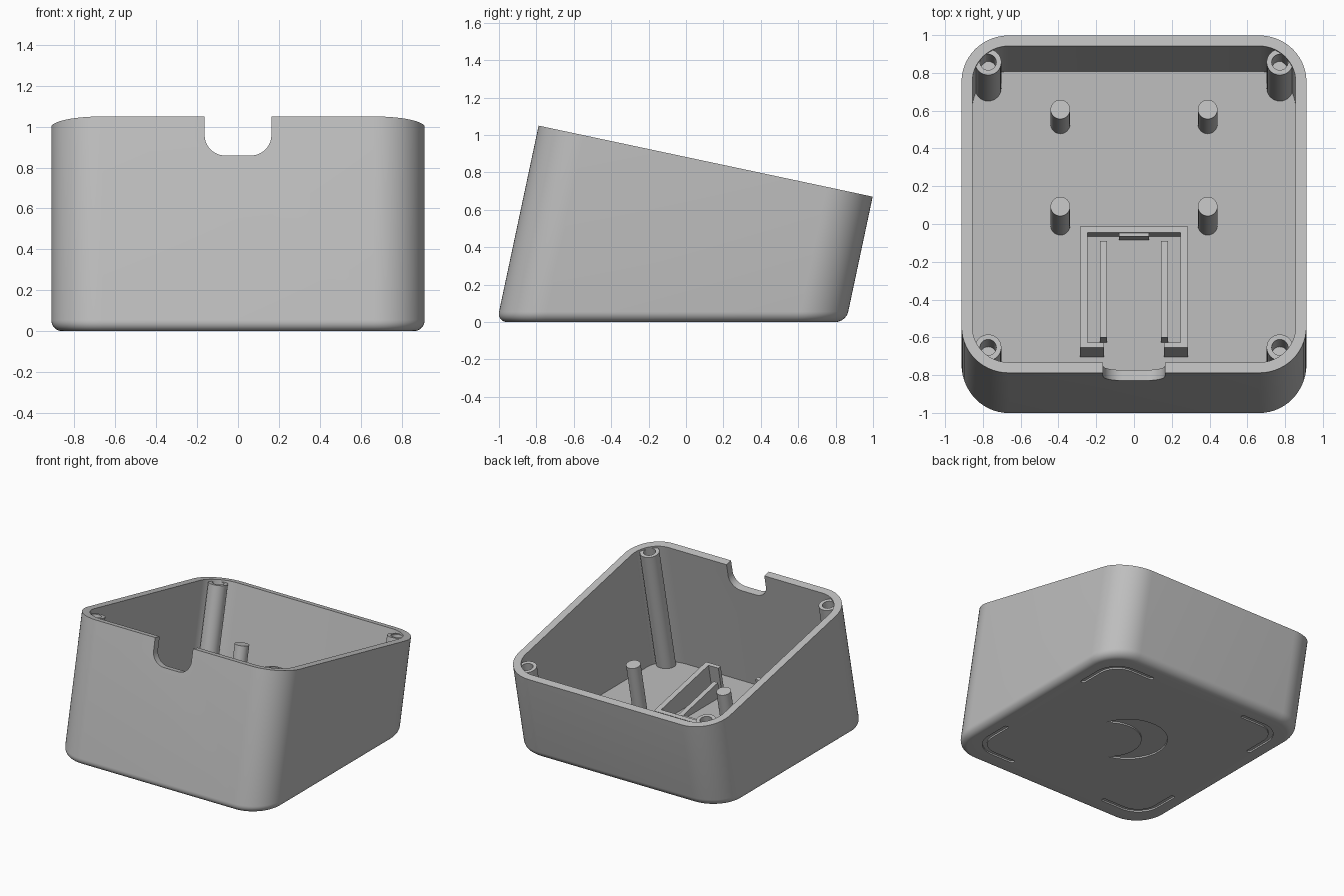
import bpy, bmesh
from math import sin, cos, radians, pi

TILT = radians(12)
S, C = sin(TILT), cos(TILT)
TOP_Y, TOP_Z = 0.105, 0.86      # centre of the tilted rim plane
FLOOR = 0.05
HALF, CORNER, WALL = 0.913, 0.25, 0.057

cube = bpy.data.objects.get("Cube")
if cube:
    bpy.data.objects.remove(cube, do_unlink=True)

grey = bpy.data.materials.new("light_grey_plastic")
grey.use_nodes = True
colour = (0.52, 0.52, 0.52, 1)
grey.diffuse_color = colour
grey.node_tree.nodes["Principled BSDF"].inputs["Base Color"].default_value = colour


def tilted(u, v, w):
    """Point in the leaning frame: w runs along the leaning walls."""
    return (u, TOP_Y + v * C + w * S, TOP_Z - v * S + w * C)


def at_w(pts, w):
    return [tilted(u, v, w) for u, v in pts]


def at_z(pts, z):
    """The same outline followed down the leaning walls to a level height."""
    return [tilted(u, v, (z - TOP_Z + v * S) / C) for u, v in pts]


def arc(cx, cy, r, a0, a1, n=12):
    steps = [radians(a0 + (a1 - a0) * i / n) for i in range(n + 1)]
    return [(cx + r * cos(a), cy + r * sin(a)) for a in steps]


def circle(cx, cy, r):
    return arc(cx, cy, r, 0, 360, 32)[:-1]


def rounded_square(inset):
    c = HALF - CORNER
    pts = []
    for i, (sx, sy) in enumerate([(1, 1), (-1, 1), (-1, -1), (1, -1)]):
        pts += arc(sx * c, sy * c, CORNER - inset, i * 90, i * 90 + 90, 14)
    return pts


def loft(name, rings):
    """Skin a stack of matching rings and cap the first and last."""
    bm = bmesh.new()
    rows = [[bm.verts.new(p) for p in ring] for ring in rings]
    n = len(rows[0])
    for a, b in zip(rows, rows[1:]):
        for i in range(n):
            j = (i + 1) % n
            bm.faces.new((a[i], a[j], b[j], b[i]))
    bm.faces.new(rows[0][::-1])
    bm.faces.new(rows[-1])
    bmesh.ops.recalc_face_normals(bm, faces=bm.faces[:])
    mesh = bpy.data.meshes.new(name)
    bm.to_mesh(mesh)
    bm.free()
    mesh.materials.append(grey)
    ob = bpy.data.objects.new(name, mesh)
    bpy.context.collection.objects.link(ob)
    return ob


def activate(ob):
    bpy.ops.object.select_all(action='DESELECT')
    ob.select_set(True)
    bpy.context.view_layer.objects.active = ob


def smooth(ob):
    activate(ob)
    bpy.ops.object.shade_smooth_by_angle(angle=radians(30))


def carve(ob, cutter):
    cutter.hide_render = True
    mod = ob.modifiers.new("cut", 'BOOLEAN')
    mod.operation, mod.solver, mod.object = 'DIFFERENCE', 'EXACT', cutter
    activate(ob)
    bpy.ops.object.modifier_apply(modifier=mod.name)
    bpy.data.objects.remove(cutter, do_unlink=True)


# Case: rounded bottom edge, leaning walls, tilted rim, level floor
fillet = 0.055
rings = []
for i in range(9):
    a = i / 8 * pi / 2
    rings.append(at_z(rounded_square(fillet * (1 - sin(a))), fillet * (1 - cos(a))))
rings += [at_w(rounded_square(0), 0), at_w(rounded_square(WALL), 0),
          at_z(rounded_square(WALL), FLOOR)]
case = loft("case", rings)

# Cable notch through the front wall
notch = ([(0.163, 0.1)] + arc(0.063, -0.095, 0.1, 0, -90)
         + arc(-0.063, -0.095, 0.1, -90, -180) + [(-0.163, 0.1)])
carve(case, loft("notch_cutter", [[tilted(u, v, w) for u, w in notch] for v in (-1.1, -0.75)]))


# Shallow engravings under the base
def engrave(pts):
    carve(case, loft("engraving_cutter", [[(x, y - 0.07, z) for x, y in pts]
                                          for z in (-0.05, 0.012)]))


line, arm, bend, half = 0.775, 0.43, 0.17, 0.017
mid = line - bend
foot = (arc(mid, mid, bend + half, 0, 90) + arc(arm, line, half, 90, 270, 8)
        + arc(mid, mid, bend - half, 90, 0) + arc(line, arm, half, 180, 360, 8))
for sx in (1, -1):
    for sy in (1, -1):
        engrave([(sx * x, sy * y) for x, y in foot])

moon = arc(0, 0, 0.284, -120.7, 120.7, 40) + arc(-0.145, 0, 0.244, 90, -90, 30)[1:-1]
turn = radians(138)
engrave([(x * cos(turn) - y * sin(turn), x * sin(turn) + y * cos(turn)) for x, y in moon])
smooth(case)

# Screw bosses in the corners
for side, sx in (("left", 1), ("right", -1)):
    for end, sy in (("back", 1), ("front", -1)):
        x, v = sx * 0.772, sy * 0.772
        outer, hole = circle(x, v, 0.07), circle(x, v, 0.043)
        smooth(loft(f"screw_boss_{end}_{side}",
                    [at_z(outer, FLOOR - 0.02), at_w(outer, -0.015),
                     at_w(hole, -0.015), at_w(hole, -0.2)]))

# Board posts
for side, x in (("left", 0.39), ("right", -0.39)):
    for end, v in (("back", 0.585), ("front", 0.06)):
        post = circle(x, v, 0.052)
        smooth(loft(f"board_post_{end}_{side}",
                    [at_z(post, FLOOR - 0.02), at_w(post, -0.34)]))


# Module holder: clip wall, two rails and a small catch
def holder_part(name, pts, w):
    plan = [(x, (y - TOP_Y - w * S) / C) for x, y in pts]
    return loft(name, [at_z(plan, FLOOR - 0.02), at_w(plan, w)])


def block(x0, x1, y0, y1):
    return [(x0, y0), (x1, y0), (x1, y1), (x0, y1)]


clip = [(0.286, -0.012), (0.286, -0.655), (0.16, -0.655),
        (0.16, -0.627), (0.245, -0.627), (0.245, -0.045)]
holder_part("module_clip_wall", clip + [(-x, y) for x, y in clip[::-1]], -0.728)
holder_part("module_rail_left", block(0.144, 0.181, -0.6, -0.09), -0.818)
holder_part("module_rail_right", block(-0.181, -0.144, -0.6, -0.09), -0.818)
holder_part("module_catch", block(-0.08, 0.08, -0.065, -0.04), -0.735)
